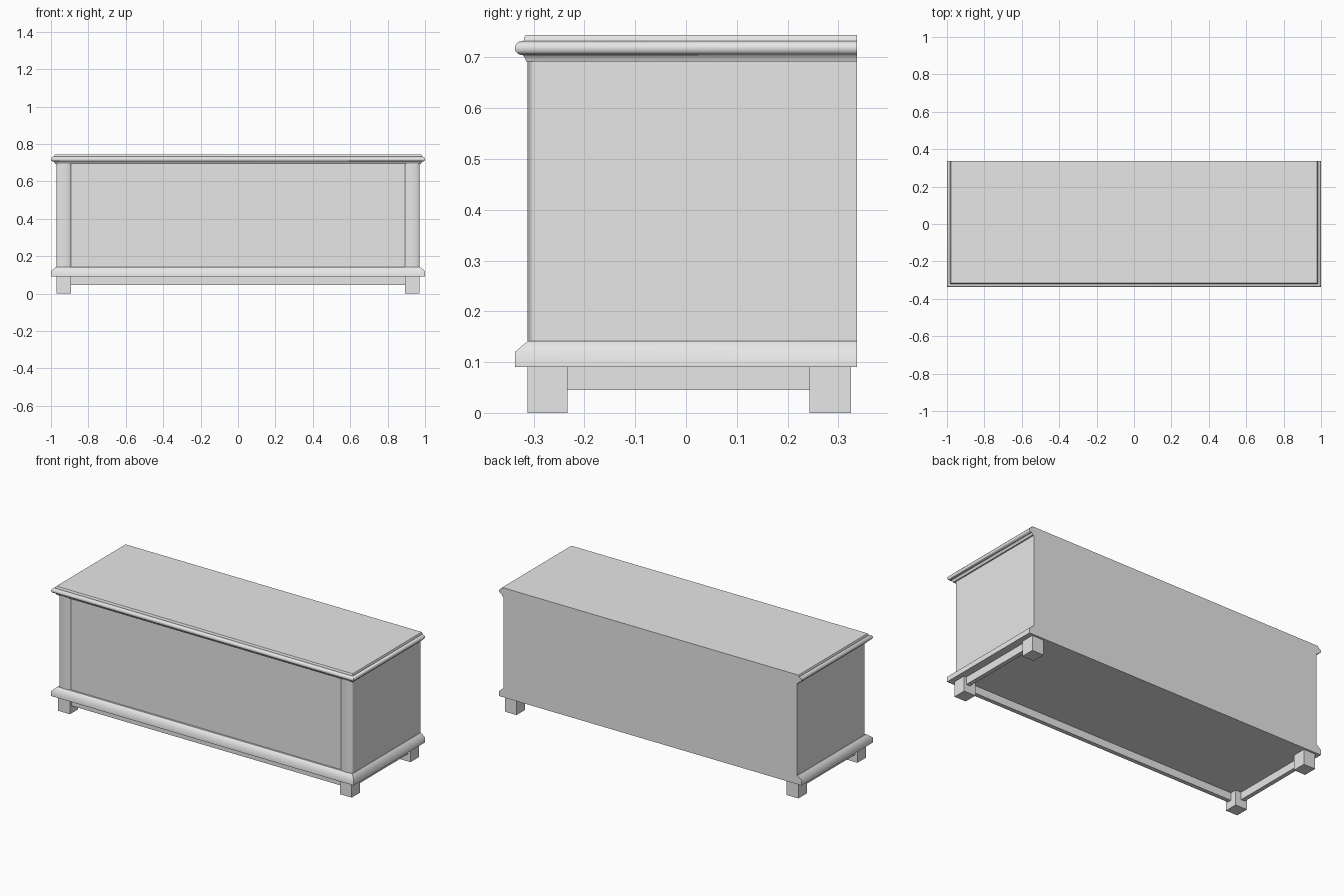
import bpy
import math

HALF_X, FRONT, BACK = 1.0, -0.337, 0.337

if "Cube" in bpy.data.objects:
    bpy.data.objects.remove(bpy.data.objects["Cube"], do_unlink=True)

grey = bpy.data.materials.new("plain grey")
grey.use_nodes = True
grey.diffuse_color = (0.8, 0.8, 0.8, 1)
grey.node_tree.nodes["Principled BSDF"].inputs["Base Color"].default_value = (0.8, 0.8, 0.8, 1)


def loft(name, rings, smooth_angle=None):
    """Skin a stack of equal closed rings, cap both ends."""
    n = len(rings[0])
    verts = [p for ring in rings for p in ring]
    faces = [tuple(reversed(range(n))), tuple(range(len(verts) - n, len(verts)))]
    for k in range(len(rings) - 1):
        for i in range(n):
            j = (i + 1) % n
            faces.append((k * n + i, k * n + j, (k + 1) * n + j, (k + 1) * n + i))
    mesh = bpy.data.meshes.new(name)
    mesh.from_pydata(verts, [], faces)
    mesh.materials.append(grey)
    obj = bpy.data.objects.new(name, mesh)
    bpy.context.collection.objects.link(obj)
    if smooth_angle:
        bpy.ops.object.select_all(action='DESELECT')
        obj.select_set(True)
        bpy.context.view_layer.objects.active = obj
        bpy.ops.object.shade_smooth_by_angle(angle=math.radians(smooth_angle))
        # Caps and the back stay flat
        for poly in mesh.polygons:
            if abs(poly.normal.z) > 0.99 or poly.normal.y > 0.99:
                poly.use_smooth = False
    return obj


def rect(x0, x1, y0, y1, z):
    return [(x0, y0, z), (x1, y0, z), (x1, y1, z), (x0, y1, z)]


def box(name, x0, x1, y0, y1, z0, z1):
    return loft(name, [rect(x0, x1, y0, y1, z) for z in (z0, z1)])


def moulding(name, profile, angle):
    """Profile of (inset, height) run round the sides and front, flush at the back."""
    return loft(name, [rect(i - HALF_X, HALF_X - i, FRONT + i, BACK, z)
                       for i, z in profile], angle)


# Chest body
box("chest_body", -0.97, 0.97, -0.30, BACK, 0.09, 0.70)

# Base moulding with sloped upper edge
moulding("base_moulding", [(0, 0.09), (0, 0.12), (0.026, 0.142)], 50)

# Lid with cove, rounded nose and small top step
nose = [(0.013 - 0.013 * math.cos(math.radians(a)), 0.7185 + 0.0135 * math.sin(math.radians(a)))
        for a in range(-90, 91, 18)]
lid = [(0.022, 0.692), (0.020, 0.698), (0.017, 0.703), (0.015, 0.705)] + nose
lid += [(0.017, 0.732), (0.018, 0.738), (0.021, 0.744)]
moulding("lid", lid, 40)

# Rounded corner columns, feet and side rails
for side, s in (("right", -1), ("left", 1)):
    arc = [(s * 0.931 + 0.039 * math.cos(math.pi + math.pi * k / 16),
            -0.299 + 0.013 * math.sin(math.pi + math.pi * k / 16)) for k in range(17)]
    loft(side + "_column", [[(x, y, z) for x, y in arc] for z in (0.13, 0.70)], 40)
    x0, x1 = sorted((s * 0.893, s * 0.97))
    for end, y0, y1 in (("front", -0.312, -0.233), ("back", 0.243, 0.325)):
        box(f"{end}_{side}_foot", x0, x1, y0, y1, 0, 0.095)
    r0, r1 = sorted((s * 0.93, s * 0.955))
    box(side + "_rail", r0, r1, -0.24, 0.25, 0.045, 0.095)

# Front rail
box("front_rail", -0.90, 0.90, -0.297, -0.272, 0.045, 0.095)
